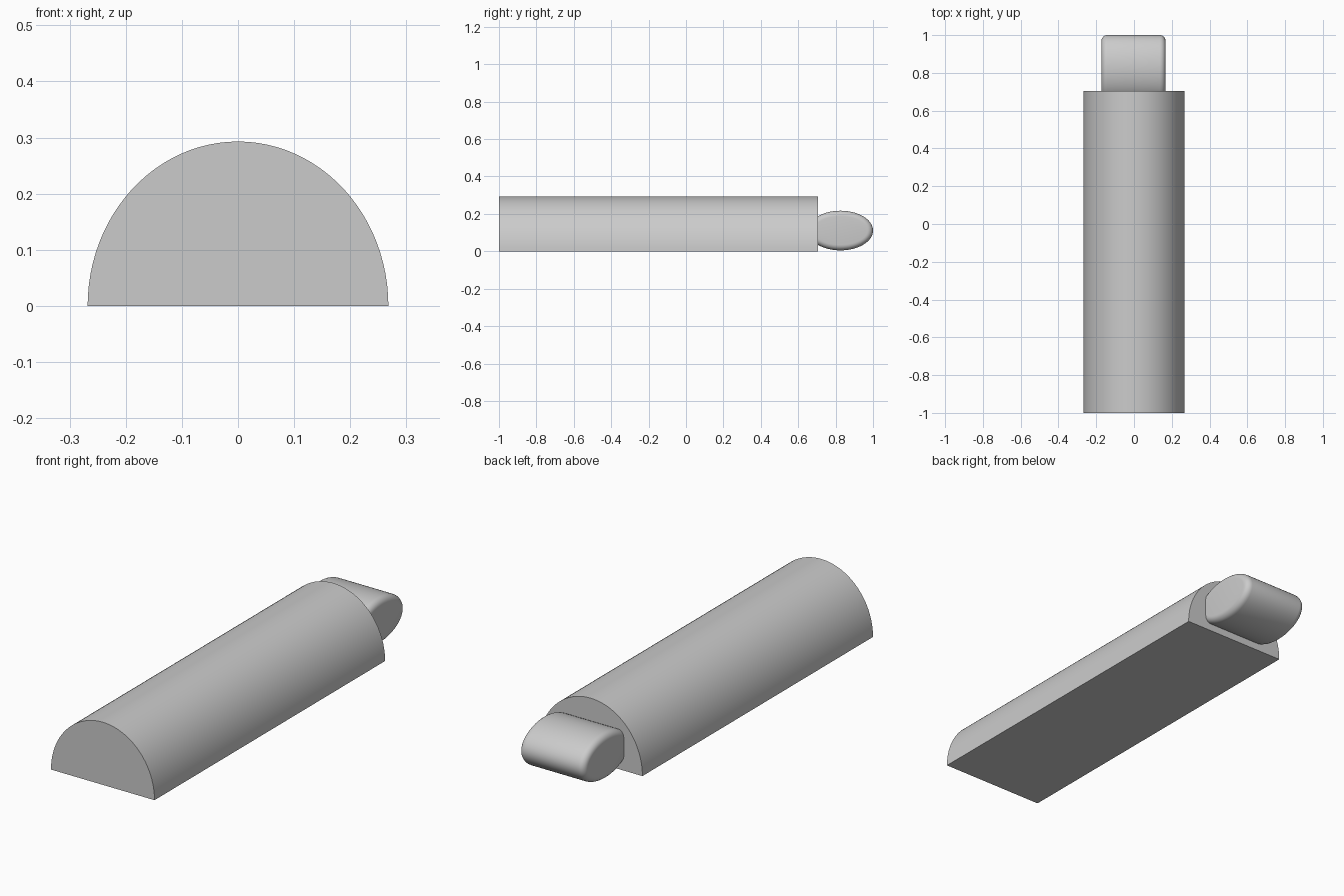
import bpy
import bmesh
import math

cube = bpy.data.objects.get("Cube")
if cube:
    bpy.data.objects.remove(cube, do_unlink=True)

grey = bpy.data.materials.new("plain_grey")
grey.use_nodes = True
colour = (0.6, 0.6, 0.6, 1)
grey.diffuse_color = colour
grey.node_tree.nodes["Principled BSDF"].inputs["Base Color"].default_value = colour


def arc(rx, ry, sweep, steps):
    return [(rx * math.cos(sweep * i / steps), ry * math.sin(sweep * i / steps))
            for i in range(steps + 1)]


def loft(name, rings):
    """Skin a closed solid through matching rings and cap both ends."""
    bm = bmesh.new()
    loops = [[bm.verts.new(p) for p in ring] for ring in rings]
    n = len(loops[0])
    for a, b in zip(loops, loops[1:]):
        for i in range(n):
            j = (i + 1) % n
            bm.faces.new((a[i], a[j], b[j], b[i]))
    bm.faces.new(loops[0])
    bm.faces.new(loops[-1])
    bmesh.ops.recalc_face_normals(bm, faces=bm.faces)
    mesh = bpy.data.meshes.new(name)
    bm.to_mesh(mesh)
    bm.free()
    mesh.materials.append(grey)
    obj = bpy.data.objects.new(name, mesh)
    bpy.context.collection.objects.link(obj)
    bpy.ops.object.select_all(action="DESELECT")
    obj.select_set(True)
    bpy.context.view_layer.objects.active = obj
    bpy.ops.object.shade_smooth_by_angle(angle=math.radians(30))
    return obj


# Long half-round body with a flat underside
profile = arc(0.268, 0.293, math.pi, 48)
loft("half_round_body", [[(x, y, z) for x, z in profile] for y in (-1, 0.705)])

# Oval crossbar behind the body, with rounded rims
left, right, rim, steps = -0.172, 0.167, 0.03, 6
stations = []
for i in range(steps + 1):
    a = math.pi / 2 * i / steps
    stations.append((rim * (1 - math.sin(a)), rim * (1 - math.cos(a))))
stations.reverse()  # from end cap inwards: (offset along x, inset of the oval)
sections = [(left + dx, inset) for dx, inset in stations]
sections += [(right - dx, inset) for dx, inset in reversed(stations)]
rings = []
for x, inset in sections:
    oval = arc(0.174 - inset, 0.106 - inset, 2 * math.pi, 64)[:-1]
    rings.append([(x, 0.826 + y, 0.111 + z) for y, z in oval])
loft("oval_crossbar", rings)
